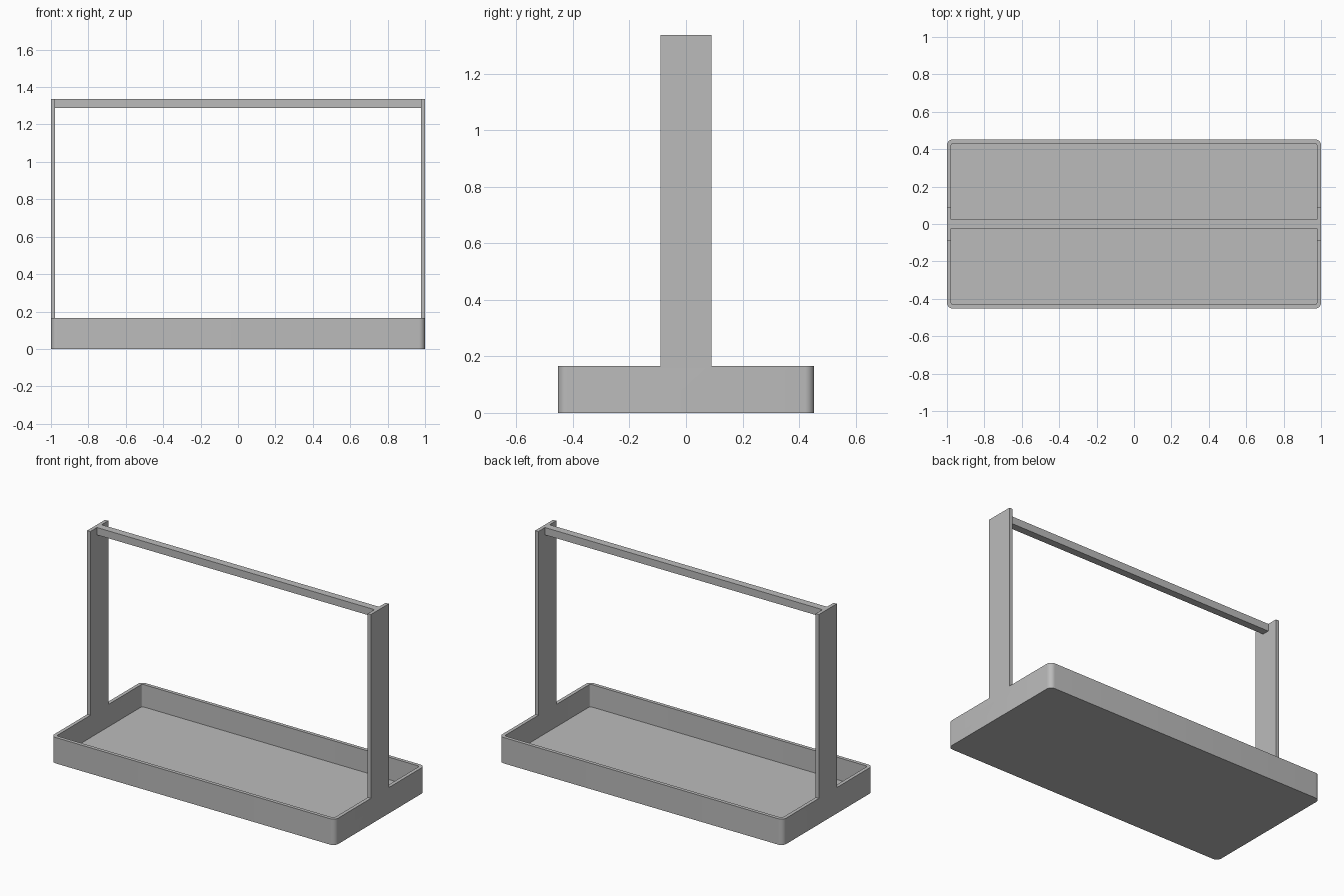
import bpy
import bmesh
import math

cube = bpy.data.objects.get("Cube")
if cube:
    bpy.data.objects.remove(cube, do_unlink=True)

# Overall sizes
HALF_X, HALF_Y = 1.0, 0.453
RIM, TOP, WALL = 0.165, 1.336, 0.0225
POST_HALF, BAR = 0.09, 0.047
RADIUS = 0.033

grey = bpy.data.materials.new("plain grey")
grey.use_nodes = True
GREY = (0.5, 0.5, 0.5, 1)
grey.diffuse_color = GREY
grey.node_tree.nodes["Principled BSDF"].inputs["Base Color"].default_value = GREY


def block(name, x, y, z, radius=0.0):
    """Box spanning the x, y and z ranges, with optional rounded upright corners."""
    bm = bmesh.new()
    bmesh.ops.create_cube(bm, size=1)
    for v in bm.verts:
        v.co = [lo if c < 0 else hi for c, (lo, hi) in zip(v.co, (x, y, z))]
    if radius:
        upright = [e for e in bm.edges
                   if abs(e.verts[0].co.z - e.verts[1].co.z) > 0.01]
        bmesh.ops.bevel(bm, geom=upright, offset=radius, segments=8,
                        profile=0.5, affect='EDGES')
    mesh = bpy.data.meshes.new(name)
    bm.to_mesh(mesh)
    bm.free()
    mesh.materials.append(grey)
    obj = bpy.data.objects.new(name, mesh)
    bpy.context.collection.objects.link(obj)
    return obj


def carve(target, cutter):
    """Subtract the cutter from the target and discard it."""
    mod = target.modifiers.new("carve", 'BOOLEAN')
    mod.operation, mod.solver, mod.object = 'DIFFERENCE', 'EXACT', cutter
    bpy.context.view_layer.objects.active = target
    bpy.ops.object.modifier_apply(modifier=mod.name)
    bpy.data.objects.remove(cutter, do_unlink=True)


# Tray and its two end posts, carved from one tall rounded block
tray = block("tray_with_posts", (-HALF_X, HALF_X), (-HALF_Y, HALF_Y),
             (0, TOP), RADIUS)
inner_x, inner_y = HALF_X - WALL, HALF_Y - WALL
carve(tray, block("cavity", (-inner_x, inner_x), (-inner_y, inner_y),
                  (WALL, TOP + 1), RADIUS - WALL))
for side in (-1, 1):
    span = sorted((side * POST_HALF, side))
    carve(tray, block("notch", (-2, 2), span, (RIM, TOP + 1)))

# Handle bar between the post tops
bar = block("handle_bar", (-inner_x, inner_x), (-BAR / 2, BAR / 2),
            (TOP - BAR, TOP))

# Smooth the rounded corners only
bpy.ops.object.select_all(action='DESELECT')
tray.select_set(True)
bpy.context.view_layer.objects.active = tray
bpy.ops.object.shade_smooth_by_angle(angle=math.radians(30))
